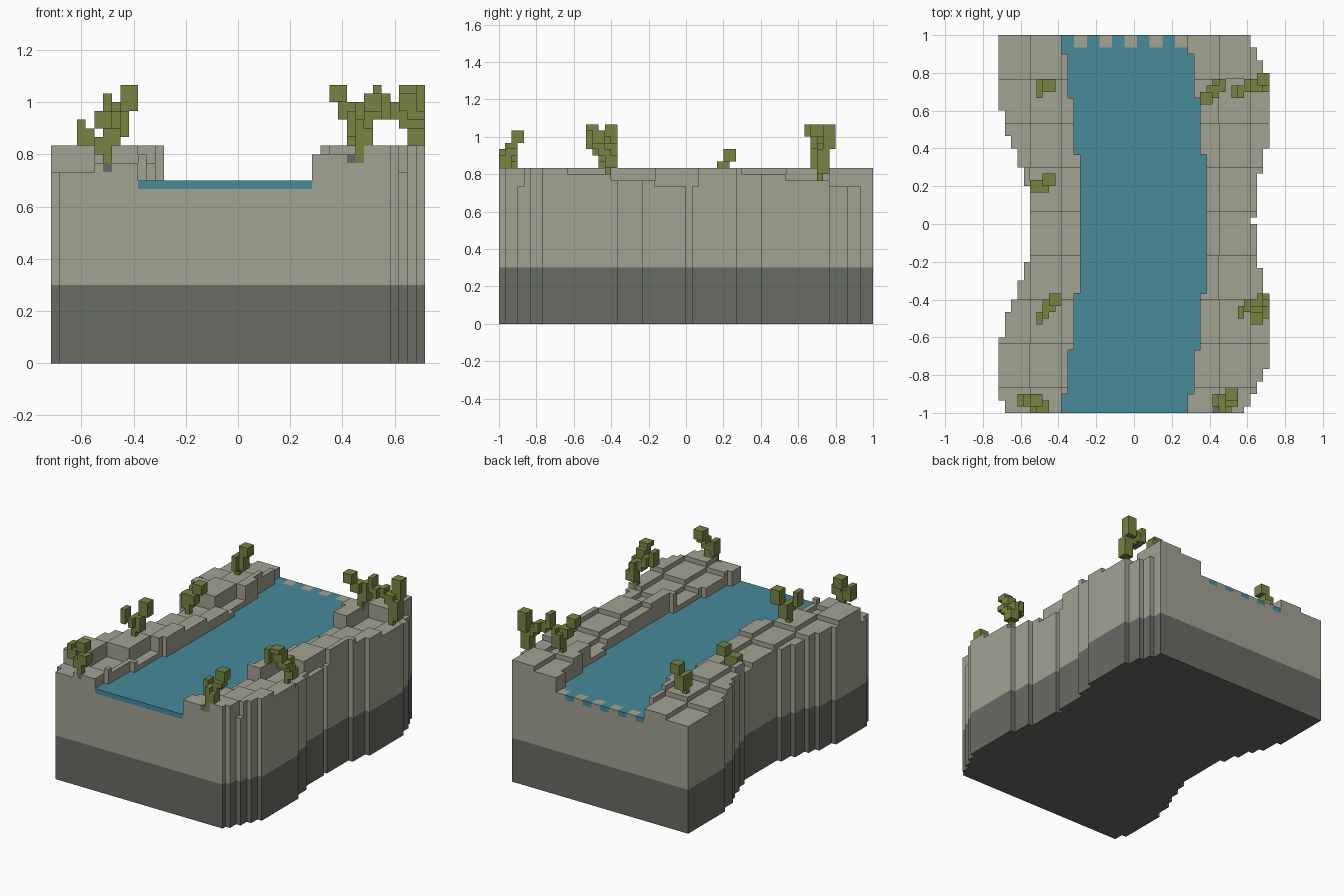
import bpy, bmesh, math
from mathutils import Vector

if "Cube" in bpy.data.objects:
    bpy.data.objects.remove(bpy.data.objects["Cube"])

U = 1 / 30                       # voxel size
NX, NY = 43, 60                  # voxel counts across and along


def material(name, rgb):
    m = bpy.data.materials.new(name)
    m.diffuse_color = (*rgb, 1)
    m.use_nodes = True
    m.node_tree.nodes["Principled BSDF"].inputs["Base Color"].default_value = m.diffuse_color
    return m


STONE = material("pale stone", (0.36, 0.36, 0.29))
DARK = material("dark stone", (0.138, 0.15, 0.127))
WATER = material("water blue", (0.065, 0.254, 0.323))
GREEN = material("olive green", (0.181, 0.231, 0.054))


def passed(d, limits):
    """How many of the limits the distance d exceeds."""
    return sum(d > k for k in limits)


def outline(w):
    """Left edge, right edge and river edge of row w, stepping away from the middle."""
    d = abs(w + 0.5 - NY / 2)
    left = 5 - passed(d, (6, 8.5, 11.5, 14, 17.5)) + (w < 2)
    e = abs(w - 29.75)
    right = 41 + passed(e, (7.5, 11.5)) - passed(e, (23, 25.5, 27.5, 29.5)) - (w == 30)
    return left, right, 13 - passed(d, (11, 20, 27))


def bank_height(v, w):
    """Paving slabs of 5 x 7 voxels stepping through four heights."""
    return 22 + (v // 5 + (NY - 1 - w) // 7) % 4


# Terrain voxels: dark base, stone body, stepped banks, water channel
base, stone, water = set(), set(), set()
for w in range(NY):
    left, right, river = outline(w)
    for v in range(left, right):
        top = bank_height(v, w)
        if river <= v < river + 20:
            tooth = w >= 58 and v % 4 < 2           # stone teeth at the back lip
            top = 21 if tooth else 20
            if not tooth:
                water.add((v, w, 20))
        base.update((v, w, z) for z in range(9))
        stone.update((v, w, z) for z in range(9, top))


def shrub(v, w, z, height, lean, arm):
    """Leaning trunk, thin at the foot, with one raised side arm."""
    cells = set()
    for k in range(height):
        f = max(0, k - 2) / (height - 3)
        x, y = v + round(lean[0] * f), w + round(lean[1] * f)
        s = 1 if k < 2 else 2
        cells.update((x + i, y + j, z + k) for i in range(s) for j in range(s))
    reach = max(abs(a) for a in arm)
    for t in range(reach + 1):
        x, y = v + round(arm[0] * t / reach), w + round(arm[1] * t / reach)
        up = 3 if t == reach else 2
        cells.update((x, y + j, z + height - 5 + t // 2 + k) for k in range(up) for j in (0, 1))
    return cells


parts = {"dark_base": base, "stone_banks": stone, "river_water": water}
shrubs = [
    shrub(6, 51, 23, 7, (1, 0), (0, -1)),
    shrub(6, 35, 22, 6, (1, 1), (-1, 0)),
    shrub(7, 16, 24, 8, (1, 1), (-1, -2)),
    shrub(6, 0, 23, 6, (-1, 1), (-3, 1)),
    shrub(34, 51, 24, 8, (-2, -2), (1, 0)),
    shrub(41, 51, 22, 10, (0, 1), (-4, -1)),
    shrub(41, 17, 23, 9, (-1, -3), (-3, -2)),
    shrub(35, 0, 23, 8, (1, 2), (-1, 1)),
]
for n, cells in enumerate(shrubs, 1):
    parts[f"shrub_{n}"] = cells
    stone -= cells

# Dark root stones showing in the front face below two shrubs
parts["root_stones"] = {(6, 0, 22), (34, 0, 23)}
stone -= parts["root_stones"]
for cells in shrubs:
    cells -= parts["root_stones"]

# Mesh every part, keeping only faces that touch open air
MATS = {"dark_base": DARK, "stone_banks": STONE, "river_water": WATER, "root_stones": DARK}
solid = set().union(*parts.values())
AXES = [Vector((1, 0, 0)), Vector((0, 1, 0)), Vector((0, 0, 1))]
ORIGIN = Vector((NX / 2, NY / 2, 0))


def voxel_part(name, cells):
    bm = bmesh.new()
    verts = {}

    def vert(p):
        key = tuple(round(c) for c in p)
        if key not in verts:
            verts[key] = bm.verts.new((Vector(key) - ORIGIN) * U)
        return verts[key]

    for cell in sorted(cells):
        for a in range(3):
            s, t = AXES[(a + 1) % 3], AXES[(a + 2) % 3]
            for side in (0, 1):
                near = list(cell)
                near[a] += 1 if side else -1
                if tuple(near) in solid:
                    continue
                p = Vector(cell) + AXES[a] * side
                quad = [p, p + s, p + s + t, p + t]
                bm.faces.new([vert(q) for q in (quad if side else quad[::-1])])
    bmesh.ops.dissolve_limit(bm, angle_limit=math.radians(1),
                             verts=bm.verts[:], edges=bm.edges[:])
    mesh = bpy.data.meshes.new(name)
    bm.to_mesh(mesh)
    bm.free()
    mesh.materials.append(MATS.get(name, GREEN))
    bpy.context.collection.objects.link(bpy.data.objects.new(name, mesh))


for name, cells in parts.items():
    voxel_part(name, cells)
